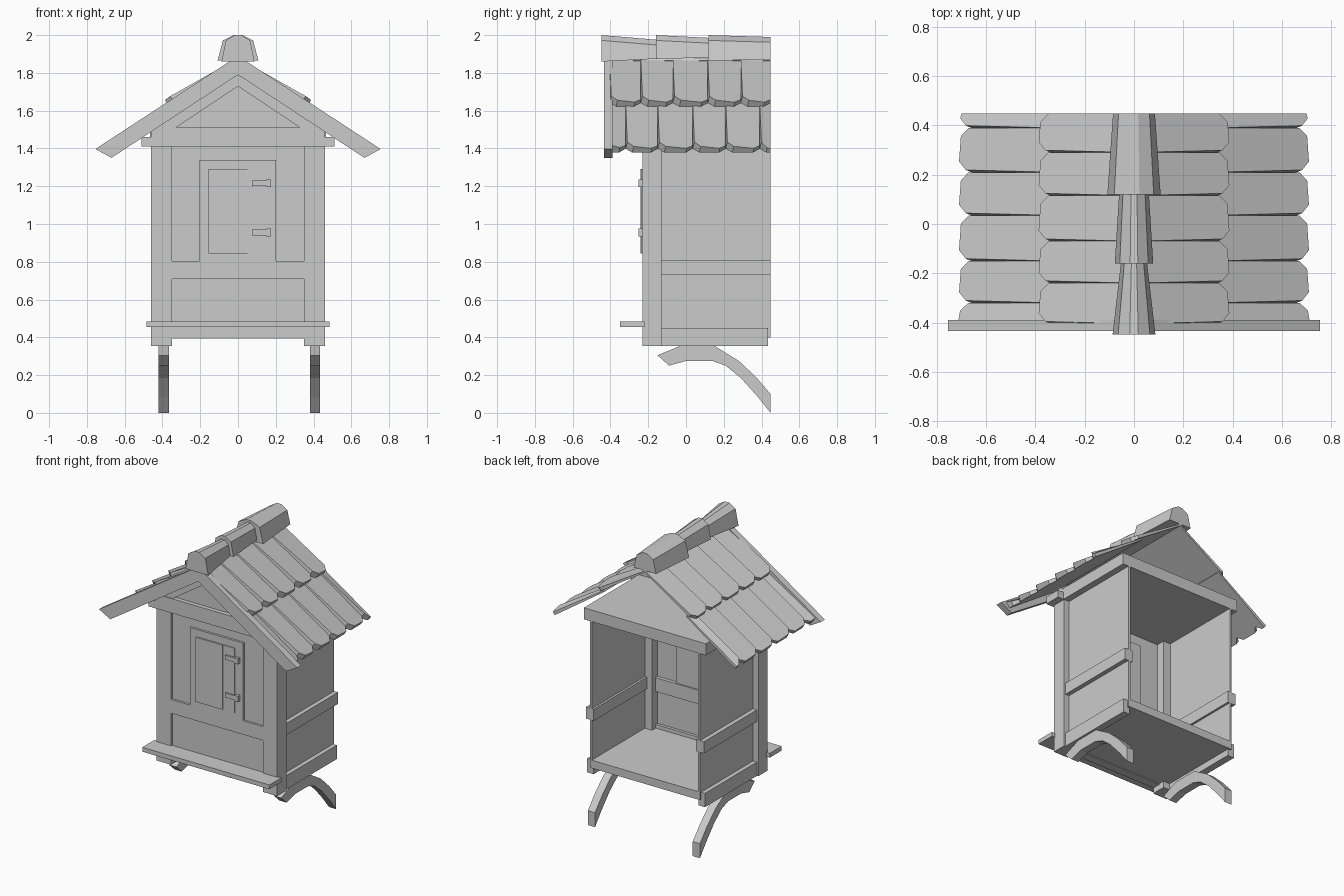
import bpy, bmesh, math

cube = bpy.data.objects.get("Cube")
if cube:
    bpy.data.objects.remove(cube, do_unlink=True)

grey = bpy.data.materials.new("plain_grey")
grey.use_nodes = True
grey.diffuse_color = (0.6, 0.6, 0.6, 1)
grey.node_tree.nodes["Principled BSDF"].inputs["Base Color"].default_value = (0.6, 0.6, 0.6, 1)


def loft(name, rings):
    """Solid joining matching rings of points, capped at both ends."""
    bm = bmesh.new()
    loops = [[bm.verts.new(p) for p in ring] for ring in rings]
    n = len(loops[0])
    bm.faces.new(loops[0])
    bm.faces.new(loops[-1][::-1])
    for a, b in zip(loops, loops[1:]):
        for i in range(n):
            j = (i + 1) % n
            bm.faces.new((a[i], b[i], b[j], a[j]))
    bmesh.ops.recalc_face_normals(bm, faces=bm.faces)
    mesh = bpy.data.meshes.new(name)
    bm.to_mesh(mesh)
    bm.free()
    mesh.materials.append(grey)
    obj = bpy.data.objects.new(name, mesh)
    bpy.context.collection.objects.link(obj)
    return obj


def box(name, x0, x1, y0, y1, z0, z1):
    return loft(name, [[(x0, y0, z), (x1, y0, z), (x1, y1, z), (x0, y1, z)] for z in (z0, z1)])


def pair(name, x0, x1, *rest):
    box("left_" + name, x0, x1, *rest)
    box("right_" + name, -x1, -x0, *rest)


def prism_y(name, outline, y0, y1):
    return loft(name, [[(x, y, z) for x, z in outline] for y in (y0, y1)])


def prism_x(name, outline, x0, x1):
    return loft(name, [[(x, y, z) for y, z in outline] for x in (x0, x1)])


BACK = 0.448

# Hut body: posts, side walls, battens and floor
pair("front_post", 0.35, 0.46, -0.23, -0.13, 0.355, 1.41)
pair("side_wall", 0.405, 0.42, -0.13, BACK, 0.41, 1.41)
pair("side_batten", 0.39, 0.45, -0.13, BACK, 0.73, 0.81)
pair("bottom_rail", 0.4, 0.45, -0.13, 0.435, 0.355, 0.45)
box("floor", -0.42, 0.42, -0.2, BACK, 0.4, 0.455)
box("ceiling_slab", -0.465, 0.465, -0.2, BACK, 1.41, 1.49)

# Front wall with framed panels
box("upper_panel", -0.35, 0.35, -0.215, -0.19, 0.8, 1.41)
box("lower_panel", -0.35, 0.35, -0.215, -0.19, 0.45, 0.71)
box("middle_rail", -0.35, 0.35, -0.23, -0.165, 0.71, 0.805)
box("bottom_front_rail", -0.35, 0.35, -0.23, -0.17, 0.395, 0.48)
box("front_shelf", -0.485, 0.485, -0.35, -0.22, 0.455, 0.485)

# Door with hinges
box("door_frame", -0.205, 0.2, -0.23, -0.175, 0.8, 1.34)
box("door_leaf", -0.155, 0.05, -0.24, -0.2, 0.845, 1.29)
box("door_edge_plank", 0.05, 0.14, -0.236, -0.2, 0.845, 1.29)
for z in (0.94, 1.2):
    box("hinge_strap", 0.075, 0.15, -0.247, -0.23, z, z + 0.03)
    box("hinge_knuckle", 0.15, 0.175, -0.252, -0.23, z - 0.005, z + 0.035)
box("inner_latch", 0.07, 0.11, -0.175, -0.15, 1.13, 1.17)

# Gable at the front
box("tie_beam", -0.51, 0.51, -0.245, -0.13, 1.41, 1.46)
box("upper_tie_beam", -0.46, 0.46, -0.245, -0.15, 1.46, 1.51)
prism_y("gable_panel", [(-0.46, 1.49), (0.46, 1.49), (0, 1.81)], -0.215, -0.16)
for side, label in ((1, "left"), (-1, "right")):
    prism_y(label + "_gable_rafter",
            [(0, 1.73), (side * 0.33, 1.51), (side * 0.46, 1.51), (0, 1.81)], -0.24, -0.15)
    # Bargeboards on the front roof edge
    prism_y(label + "_bargeboard",
            [(0, 1.89), (side * 0.755, 1.397), (side * 0.67, 1.35), (0, 1.79)], -0.435, -0.39)

# Curved feet
foot = [(-0.15, 0.305), (-0.03, 0.355), (0.15, 0.355), (0.28, 0.275), (0.37, 0.19),
        (BACK, 0.1), (BACK, 0), (0.38, 0.085), (0.29, 0.185), (0.21, 0.25),
        (0.14, 0.275), (0, 0.275), (-0.09, 0.25)]
prism_x("left_foot", foot, 0.38, 0.435)
prism_x("right_foot", foot, -0.42, -0.365)

# Roof tiles, lifted along their front edge and thicker at the eave
slope = math.atan(0.653)


def tile(name, side, s0, s1, y0, y1, base0, base1, cut0=True, cut1=True):
    c = 0.035
    outline = [(s0, y0), (s0, y1)]
    outline += [(s1 - c, y1), (s1, y1 - c)] if cut1 else [(s1, y1)]
    outline += [(s1, y0 + c), (s1 - c, y0)] if cut0 else [(s1, y0)]
    rings = [[], []]
    for s, y in outline:
        t = (s - s0) / (s1 - s0)
        across = (y1 - y) / (y1 - y0)
        base = base0 + (base1 - base0) * t
        top = base + 0.01 + 0.012 * t + (0.008 + 0.014 * t) * across
        for ring, h, inset in ((rings[0], base, 0), (rings[1], top, 0.01 * t * across)):
            ring.append((side * (s * math.cos(slope) + h * math.sin(slope)), y + inset,
                         1.89 - s * math.sin(slope) + h * math.cos(slope)))
    loft(name, rings)


upper_joints = [-0.405, -0.24, -0.07, 0.115, 0.29, BACK]
lower_joints = [-0.4, -0.32, -0.15, 0.035, 0.21, 0.39, BACK]
for side in (1, -1):
    for a, b in zip(upper_joints, upper_joints[1:]):
        tile("upper_tile", side, 0.0, 0.452, a, b, -0.028, -0.024)
    for a, b in zip(lower_joints, lower_joints[1:]):
        tile("lower_tile", side, 0.4, 0.856, a, b, -0.04, -0.052,
             a != lower_joints[0], b != BACK)


# Ridge caps, each tapering towards the back
def cap_ring(y, half, top, bottom):
    right = [(half, bottom), (half * 0.74, top - 0.028), (half * 0.2, top)]
    ring = right + [(-x, z) for x, z in right[::-1]]
    return [(x, y, z) for x, z in ring]


for front, back in (((-0.448, 0.087, 2.0, 1.86), (-0.15, 0.052, 1.975, 1.875)),
                    ((-0.16, 0.078, 2.0, 1.875), (0.13, 0.06, 1.985, 1.88)),
                    ((0.12, 0.108, 2.0, 1.865), (BACK, 0.085, 1.99, 1.87))):
    loft("ridge_cap", [cap_ring(*front), cap_ring(*back)])
